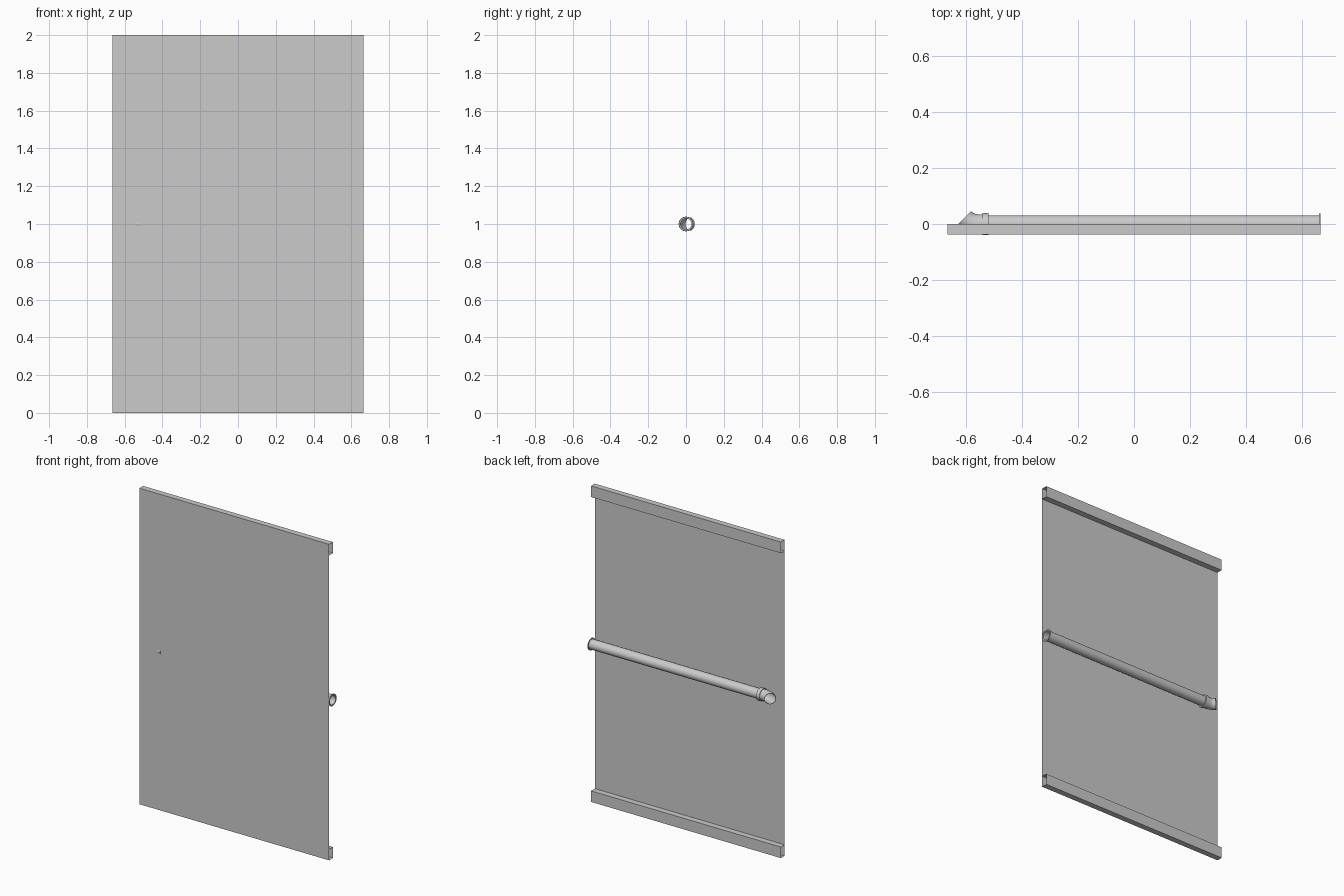
import bpy, bmesh, math
from mathutils import Vector

if "Cube" in bpy.data.objects:
    bpy.data.objects.remove(bpy.data.objects["Cube"])

HALF = 0.665      # half panel width
FRONT = -0.0375   # sheet plane
LIP = 0.07        # height of the folded edge
AXIS_Z = 1.0      # pipe height
SIDES = 48


def finish(name, bm, smooth):
    bmesh.ops.remove_doubles(bm, verts=bm.verts, dist=1e-6)
    me = bpy.data.meshes.new(name)
    bm.to_mesh(me)
    bm.free()
    ob = bpy.data.objects.new(name, me)
    bpy.context.collection.objects.link(ob)
    if smooth:
        bpy.ops.object.select_all(action='DESELECT')
        bpy.context.view_layer.objects.active = ob
        ob.select_set(True)
        bpy.ops.object.shade_smooth_by_angle(angle=math.radians(35))
    return ob


def sheet(name, profile):
    """Extrude an open (y, z) profile along x as thin sheet metal."""
    bm = bmesh.new()
    rows = [[bm.verts.new((x, y, z)) for x in (-HALF, HALF)] for y, z in profile]
    for a, b in zip(rows, rows[1:]):
        bm.faces.new((a[1], b[1], b[0], a[0]))
    return finish(name, bm, False)


def tube(name, stations, closed=False):
    """Skin circles given as (x, y, turn angle, radius); turn bends -x towards +y."""
    bm = bmesh.new()
    rings = []
    for x, y, turn, r in stations:
        side = Vector((math.sin(turn), math.cos(turn), 0))
        ring = []
        for i in range(SIDES):
            t = 2 * math.pi * i / SIDES
            ring.append(bm.verts.new(Vector((x, y, AXIS_Z)) + side * r * math.cos(t)
                                     + Vector((0, 0, r * math.sin(t)))))
        rings.append(ring)
    pairs = list(zip(rings, rings[1:]))
    if closed:
        pairs.append((rings[-1], rings[0]))
    for a, b in pairs:
        for i in range(SIDES):
            j = (i + 1) % SIDES
            bm.faces.new((a[i], a[j], b[j], b[i]))
    bmesh.ops.recalc_face_normals(bm, faces=bm.faces)
    return finish(name, bm, True)


# Sheet panel with folded box edges at the bottom and top
sheet("folded_panel", [
    (FRONT, LIP), (0, LIP), (0, 0), (FRONT, 0), (FRONT, LIP),
    (FRONT, 2 - LIP), (FRONT, 2), (0, 2), (0, 2 - LIP), (FRONT, 2 - LIP)])

# Straight pipe with a flared rim at its right end
tube("pipe", [(x, 0, 0, r) for x, r in (
    (-0.53, 0.031), (0.66, 0.031), (0.66, 0.0375), (0.664, 0.0375),
    (0.664, 0.029), (-0.53, 0.029))], closed=True)

# Socket collar joining pipe and elbow
tube("socket_collar", [(x, 0, 0, r) for x, r in (
    (-0.54, 0.033), (-0.54, 0.039), (-0.518, 0.039), (-0.518, 0.031))])

# 45 degree elbow with an open end, outer and inner wall
BEND, START, STEPS = 0.072, -0.554, 12
arc = [(-0.53, 0, 0)]
for k in range(STEPS + 1):
    t = math.radians(45) * k / STEPS
    arc.append((START - BEND * math.sin(t), BEND * (1 - math.cos(t)), t))
tube("elbow", [p + (0.0345,) for p in arc] + [p + (0.0325,) for p in reversed(arc)],
     closed=True)
